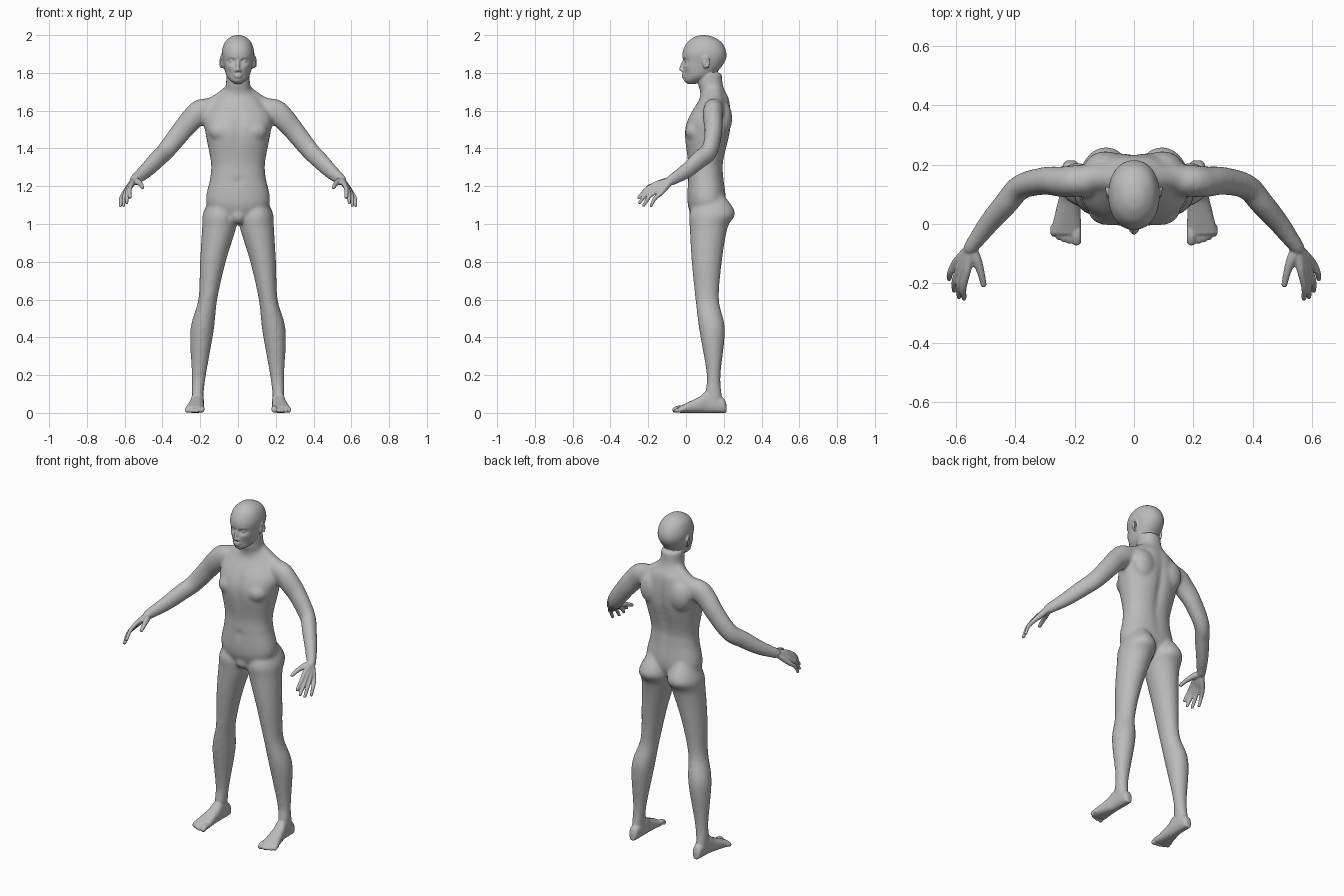
import bpy, bmesh, math
from mathutils import Vector, Matrix

default_cube = bpy.data.objects.get("Cube")
if default_cube:
    bpy.data.objects.remove(default_cube)

SEGMENTS = 40
STEPS = 6


def spline(points):
    """Smooth Catmull-Rom curve through equal-length tuples."""
    points = [Vector(p) for p in points]
    first = points[0] * 2 - points[1]
    last = points[-1] * 2 - points[-2]
    padded = [first] + points + [last]
    curve = []
    for before, start, end, after in zip(padded, padded[1:], padded[2:], padded[3:]):
        leave, arrive = (end - before) / 2, (after - start) / 2
        for step in range(STEPS):
            t = step / STEPS
            ease = t * t * (3 - 2 * t)
            curve.append(start.lerp(end, ease) + leave * t * (1 - t) ** 2
                         - arrive * t * t * (1 - t))
    return curve + [points[-1]]


def loft(bm, rings, power=2):
    """Skin a list of (centre, u axis, v axis) superellipse rings."""
    def rounded(value):
        return math.copysign(abs(value) ** (2 / power), value)

    rows = []
    for centre, u, v in rings:
        row = []
        for i in range(SEGMENTS):
            angle = math.tau * i / SEGMENTS
            offset = u * rounded(math.cos(angle)) + v * rounded(math.sin(angle))
            row.append(bm.verts.new(centre + offset))
        rows.append(row)
    for lower, upper in zip(rows, rows[1:]):
        for i in range(SEGMENTS):
            bm.faces.new((lower[i - 1], lower[i], upper[i], upper[i - 1]))
    bm.faces.new(rows[0])
    bm.faces.new(rows[-1])


def upright(bm, sections, power=2):
    """Level sections: (z, x centre, half width, front y, back y)."""
    rings = []
    for z, x, half, front, back in spline(sections):
        centre = Vector((x, (front + back) / 2, z))
        rings.append((centre, Vector((half, 0, 0)), Vector((0, (back - front) / 2, 0))))
    loft(bm, rings, power)


def tube(bm, path, flatten=1):
    """Round-ended limb through (x, y, z, radius) points."""
    curve = spline(path)
    centres = [p.to_3d() for p in curve]
    rings, last = [], len(curve) - 1
    for i, point in enumerate(curve):
        along = (centres[min(i + 1, last)] - centres[max(i - 1, 0)]).normalized()
        u = along.cross(Vector((0, 0, 1))).normalized()
        radius = point[3]
        rings.append((centres[i], u * radius * flatten, u.cross(along) * radius, along * radius))
    start, end = rings[0], rings[-1]
    body = [ring[:3] for ring in rings]
    for angle in (math.pi / 6, math.pi / 3):
        reach, shrink = math.sin(angle), math.cos(angle)
        body.insert(0, (start[0] - start[3] * reach, start[1] * shrink, start[2] * shrink))
        body.append((end[0] + end[3] * reach, end[1] * shrink, end[2] * shrink))
    loft(bm, body)


def ball(bm, centre, radii, turn=0):
    matrix = (Matrix.Translation(centre) @ Matrix.Rotation(turn, 4, "Z")
              @ Matrix.Diagonal((*radii, 1)))
    bmesh.ops.create_uvsphere(bm, u_segments=24, v_segments=16, radius=1, matrix=matrix)


def push(bm, centre, size, depth):
    """Symmetric soft sculpt stroke along y with Gaussian falloff."""
    for vert in bm.verts:
        place = Vector((abs(vert.co.x), vert.co.y, vert.co.z))
        distance = [(a - b) / s for a, b, s in zip(place, centre, size)]
        vert.co.y += depth * math.exp(-sum(d * d for d in distance))


def mirror(bm):
    copy = bmesh.ops.duplicate(bm, geom=bm.verts[:] + bm.edges[:] + bm.faces[:])
    for item in copy["geom"]:
        if isinstance(item, bmesh.types.BMVert):
            item.co.x = -item.co.x


def fused(name, bm, voxel, passes):
    """Object whose overlapping parts are merged into one soft skin."""
    bmesh.ops.recalc_face_normals(bm, faces=bm.faces)
    mesh = bpy.data.meshes.new(name)
    bm.to_mesh(mesh)
    bm.free()
    obj = bpy.data.objects.new(name, mesh)
    bpy.context.collection.objects.link(obj)
    remesh = obj.modifiers.new("fuse", "REMESH")
    remesh.mode = "VOXEL"
    remesh.voxel_size = voxel
    remesh.use_smooth_shade = True
    soften = obj.modifiers.new("soften", "SMOOTH")
    soften.iterations = passes
    return obj


# Legs and buttocks
trunk = bmesh.new()
upright(trunk, [
    (1.17, .09, .04, .08, .19), (1.06, .094, .09, .02, .26), (.98, .1, .09, .02, .22),
    (.8, .133, .068, .03, .19), (.6, .16, .05, .05, .175), (.44, .19, .062, .07, .206),
    (.2, .207, .038, .11, .183), (.1, .214, .032, .1, .19), (.02, .214, .03, .11, .2)])

# Arms from inside the shoulder to the wrist
tube(trunk, [
    (.1, .15, 1.6, .06), (.19, .145, 1.6, .063), (.24, .142, 1.56, .061),
    (.3, .145, 1.49, .055), (.38, .125, 1.39, .05), (.43, .07, 1.34, .048),
    (.49, 0, 1.28, .041), (.55, -.08, 1.23, .03)], flatten=.85)

# Trapezius, chest and shoulder blade
tube(trunk, [(.04, .15, 1.69, .045), (.12, .155, 1.635, .045), (.2, .145, 1.6, .05)])
ball(trunk, (.085, .045, 1.49), (.07, .05, .055))
ball(trunk, (.095, .195, 1.56), (.07, .05, .09))
mirror(trunk)

# Torso and neck
upright(trunk, [(z, 0, half, front, back) for z, half, front, back in (
    (1.01, .04, .05, .15), (1.1, .165, .01, .21), (1.25, .146, .01, .2),
    (1.33, .144, .01, .2), (1.48, .172, -.01, .235), (1.57, .18, .015, .24),
    (1.66, .12, .07, .23), (1.7, .075, .075, .21), (1.74, .064, .064, .195),
    (1.8, .062, .06, .19))], power=2.25)
ball(trunk, (0, .055, 1.045), (.045, .04, .045))
push(trunk, (0, 0, 1.5), (.025, .08, .1), depth=.012)
push(trunk, (0, .235, 1.42), (.025, .06, .2), depth=-.016)
push(trunk, (0, .01, 1.22), (.014, .03, .014), depth=.014)
trunk_draft = fused("trunk_draft", trunk, voxel=.01, passes=7)

# Cranium and jaw
head = bmesh.new()
upright(head, [(z, 0, half, front, back) for z, half, front, back in (
    (1.74, .016, .01, .05), (1.76, .042, -.007, .09), (1.79, .063, -.014, .15),
    (1.86, .081, -.016, .206), (1.91, .086, -.018, .213), (1.96, .071, .005, .19),
    (1.99, .04, .045, .145), (2, .012, .08, .105))], power=2.15)

# Eye sockets, brow, cheekbones, cheeks and chin
eye = Vector((.034, -.01, 1.862))
push(head, eye, (.019, .04, .013), depth=.017)
push(head, (.036, -.01, 1.88), (.025, .04, .008), depth=-.005)
push(head, (.046, 0, 1.835), (.018, .04, .015), depth=-.005)
push(head, (.045, 0, 1.79), (.02, .04, .025), depth=.006)
push(head, (0, -.01, 1.758), (.02, .04, .012), depth=-.006)

# Eyes, nostrils and ears with a raised rim
for side in (1, -1):
    ball(head, (side * eye.x, .008, eye.z), (.014, .014, .009))
    ball(head, (side * .011, -.018, 1.812), (.008, .012, .008))
    ball(head, (side * .082, .104, 1.852), (.009, .018, .03), turn=side * .4)
    for step in range(9):
        angle = math.pi * (step / 8 - .25)
        back, rise = math.cos(angle), math.sin(angle)
        rim = (side * (.088 + .006 * back), .104 + .018 * back, 1.854 + .03 * rise)
        ball(head, rim, (.006, .006, .008))

# Nose and lips
tube(head, [(0, -.008, 1.87, .007), (0, -.02, 1.845, .008), (0, -.027, 1.818, .01)])
for height, width in ((1.79, .023), (1.779, .02)):
    ball(head, (0, -.012, height), (width, .012, .0055))
head_draft = fused("head_draft", head, voxel=.004, passes=1)

# Fingers fan out from the wrist between index and little finger
figure = bmesh.new()
wrist = Vector((.55, -.08, 1.23))
index_knuckle, little_knuckle = Vector((.563, -.165, 1.21)), Vector((.603, -.133, 1.163))
index_tip, little_tip = Vector((.572, -.25, 1.14)), Vector((.622, -.185, 1.097))
for finger in range(4):
    spread = finger / 3
    arch = math.sin(math.pi * spread)
    knuckle = index_knuckle.lerp(little_knuckle, spread) + Vector((0, -.01, 0)) * arch
    tip = index_tip.lerp(little_tip, spread) + Vector((0, -.02, -.015)) * arch
    middle = knuckle.lerp(tip, .5) + Vector((.006, -.005, .006))
    palm = wrist.lerp(knuckle, .6)
    tube(figure, [(*wrist, .018), (*palm, .016), (*knuckle, .0125),
                  (*middle, .0105), (*tip, .0085)])

# Thumb
tube(figure, [(*wrist, .019), (.53, -.12, 1.223, .017),
              (.515, -.165, 1.21, .0125), (.506, -.204, 1.194, .01)])

# Foot, lofted from heel to ball with a flat sole
foot_rings = []
for y, x, half, top in spline([
        (.214, .213, .015, .045), (.195, .213, .027, .08), (.115, .214, .033, .115),
        (.07, .219, .038, .085), (-.02, .228, .05, .042), (-.035, .228, .046, .036)]):
    foot_rings.append((Vector((x, y, top / 2)), Vector((half, 0, 0)), Vector((0, 0, top / 2))))
loft(figure, foot_rings, power=2.4)

# Toes, the big one on the inside
for toe in range(5):
    radius = .011 if toe else .0155
    x = .2 + .0175 * toe if toe else .193
    y = -.058 + .0016 * toe * toe
    tube(figure, [(x, -.01, radius + .008, radius), (x, y / 2 - .01, radius + .008, radius),
                  (x, y, radius, radius)])
mirror(figure)

# Join everything into one continuous body
depsgraph = bpy.context.evaluated_depsgraph_get()
for draft in (trunk_draft, head_draft):
    figure.from_object(draft, depsgraph)
for draft in (trunk_draft, head_draft):
    bpy.data.objects.remove(draft)
body = fused("body", figure, voxel=.0046, passes=2)

# Single flat skin colour
skin = bpy.data.materials.new("plain_grey")
skin.use_nodes = True
skin.diffuse_color = (.5, .5, .5, 1)
skin.node_tree.nodes["Principled BSDF"].inputs["Base Color"].default_value = skin.diffuse_color
body.data.materials.append(skin)
